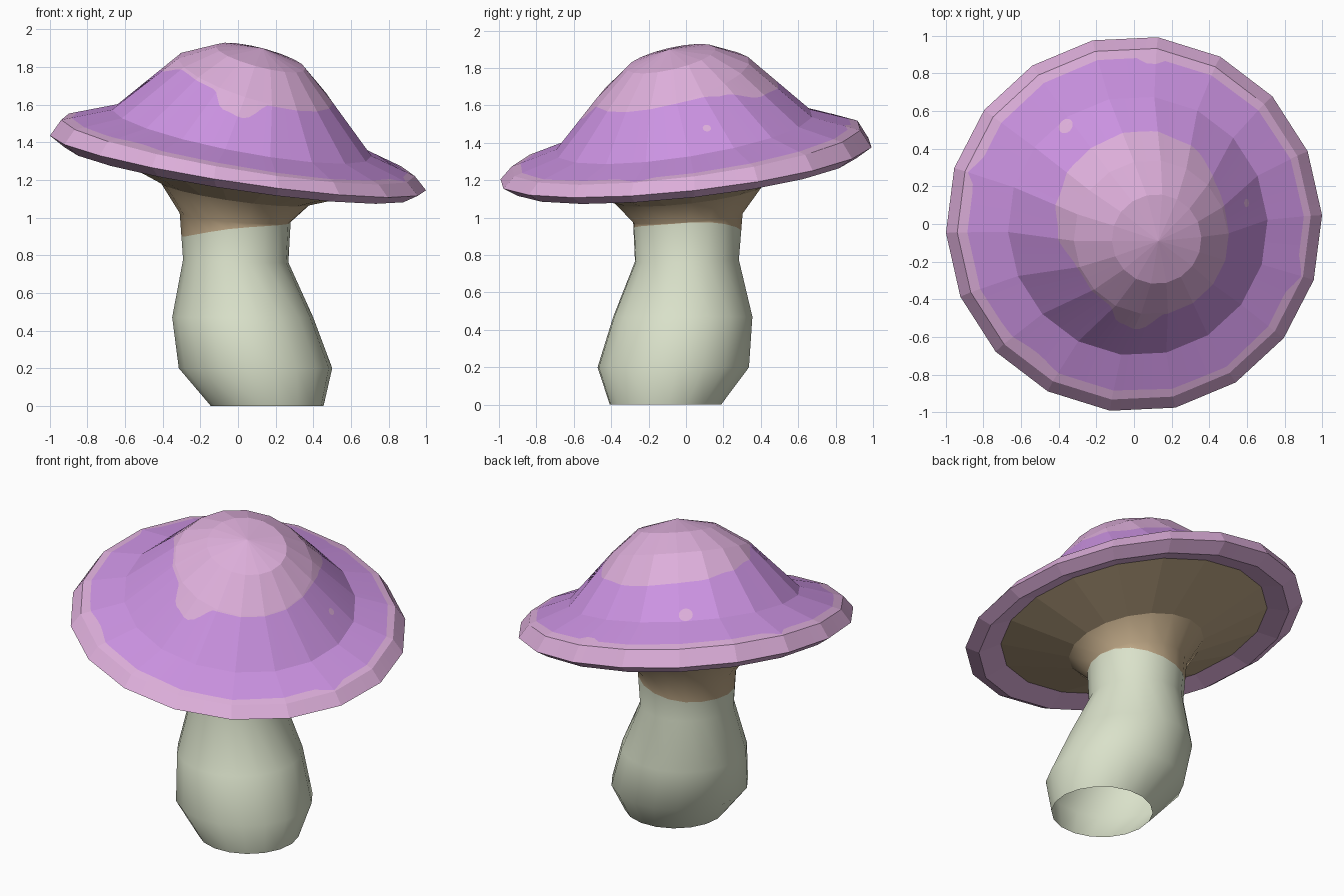
import bpy, math
from mathutils import Vector

if "Cube" in bpy.data.objects:
    bpy.data.objects.remove(bpy.data.objects["Cube"])

SIDES, PHASE_DEG = 18, 2.7
PHASE = math.radians(PHASE_DEG)


def material(name, rgb):
    m = bpy.data.materials.new(name)
    m.diffuse_color = (*rgb, 1)
    m.use_nodes = True
    m.node_tree.nodes["Principled BSDF"].inputs["Base Color"].default_value = m.diffuse_color
    return m


PINK = material("pale_pink", (0.73, 0.43, 0.71))
PURPLE = material("violet", (0.60, 0.29, 0.76))
CREAM = material("pale_green_cream", (0.70, 0.755, 0.59))
BROWN = material("gill_brown", (0.50, 0.375, 0.23))


def polygon_dir(u):
    """Point on a unit polygon; u counts sides, fractions lie along a side."""
    i, f = math.floor(u), u - math.floor(u)
    p = [PHASE + 2 * math.pi * (i + k) / SIDES for k in (0, 1)]
    return [math.cos(p[0]) * (1 - f) + math.cos(p[1]) * f,
            math.sin(p[0]) * (1 - f) + math.sin(p[1]) * f]


def ring_point(ring, u):
    """Ring = centre x, y, z, radius, tilt in x, tilt in y."""
    cx, cy, cz, r, sx, sy = ring
    c, s = polygon_dir(u)
    return Vector((cx + r * c, cy + r * s, cz + r * (sx * c + sy * s)))


def between(a, b, t, u):
    return ring_point(a, u).lerp(ring_point(b, u), t)


def loft(name, rows, mats, row_mat, apex=None, smooth=False):
    """Skin rows of points from top to bottom, one material per band."""
    n = len(rows[0])
    verts = [p for row in rows for p in row]
    faces, idx = [], []
    if apex:
        verts.append(Vector(apex))
        for i in range(n):
            faces.append((len(verts) - 1, i, (i + 1) % n))
            idx.append(0)
    for k in range(len(rows) - 1):
        for i in range(n):
            j = (i + 1) % n
            faces.append((k * n + i, (k + 1) * n + i, (k + 1) * n + j, k * n + j))
            idx.append(row_mat[k])
    me = bpy.data.meshes.new(name)
    me.from_pydata(verts, [], faces)
    for m in mats:
        me.materials.append(m)
    for p, i in zip(me.polygons, idx):
        p.material_index = i
        p.use_smooth = smooth
    ob = bpy.data.objects.new(name, me)
    bpy.context.collection.objects.link(ob)
    return ob


def sample(table, deg):
    """Smooth interpolation in an (angle, value) table."""
    for (a, va), (b, vb) in zip(table, table[1:]):
        if a <= deg <= b:
            f = (deg - a) / (b - a)
            f = f * f * (3 - 2 * f)
            return va + (vb - va) * f
    return table[-1][1]


# cap rings, top to bottom
CROWN = (0.12, -0.08, 1.85, 0.238, -0.25, 0.22)
SHOULDER = (0.09, -0.07, 1.73, 0.41, -0.29, 0.26)
FOLD = (0.02, -0.01, 1.45, 0.69, -0.185, 0.15)
CREST = (0, 0, 1.37, 0.94, -0.165, 0.125)
RIM = (0, 0, 1.29, 1.0, -0.15, 0.105)
LIP = (0, 0, 1.24, 0.92, -0.148, 0.105)
UNDER = (0, 0, 1.28, 0.79, -0.148, 0.105)

# edge of the pink patch on the crown (with one drip), and of the pink rim
PATCH = [(0, .02), (20, .05), (36, .15), (60, .4), (90, .47), (135, .43),
         (160, .35), (180, .25), (205, .04), (240, .06), (253, .33), (266, .38),
         (281, .03), (360, .02)]
EDGE = [(0, .16), (70, .2), (80, .2), (84, .36), (89, .18), (157, .2), (162, .05),
        (167, .2), (215, .2), (232, .28), (245, .2), (260, .2), (300, .16),
        (335, .2), (343, .04), (350, .16), (360, .16)]

SUB = 6
us = [i / SUB for i in range(SIDES * SUB)]
deg = [(u * 360 / SIDES + PHASE_DEG) % 360 for u in us]


def full(ring):
    return [ring_point(ring, u) for u in us]


def wavy(a, b, table):
    return [between(a, b, sample(table, d), u) for u, d in zip(us, deg)]


loft("cap",
     [full(CROWN), full(SHOULDER), wavy(SHOULDER, FOLD, PATCH), full(FOLD),
      wavy(CREST, FOLD, EDGE), full(CREST), full(RIM), full(LIP), full(UNDER)],
     [PINK, PURPLE], [0, 0, 1, 1, 0, 0, 0, 0], apex=(0.13, -0.09, 1.90))

# gills under the cap, sloping down to the stem
STEM_TOP = (-0.01, 0.01, 1.13, 0.40, -0.14, 0.11)
corners = range(SIDES)
loft("gills", [[ring_point(r, u) for u in corners] for r in (UNDER, STEM_TOP)],
     [BROWN], [0])

# stem, open at the bottom, brown neck with an uneven edge
NECK = (-0.015, 0.01, 1.0, 0.295, -0.085, 0.085)
WAIST = (-0.012, 0.005, 0.77, 0.28, -0.03, 0.02)
rows = [[ring_point(r, u) for u in corners] for r in (STEM_TOP, NECK)]
stain = []
for u in corners:
    c, s = polygon_dir(u)
    stain.append(between(WAIST, NECK, 0.77 + 0.22 * c - 0.16 * s * abs(s)
                         * (1 if s > 0 else 0.5) - 0.06 * max(0, -c), u))
rows.append(stain)
for r in (WAIST,
          (0.025, -0.017, 0.47, 0.375, 0, 0),
          (0.093, -0.068, 0.20, 0.408, 0, 0),
          (0.155, -0.11, 0.0, 0.30, 0, 0)):
    rows.append([ring_point(r, u) for u in corners])
loft("stem", rows, [BROWN, CREAM], [0, 0, 1, 1, 1, 1], smooth=True)


# small pink spots hugging the cap slope
def spot(name, angle, t, radius):
    u = (angle - PHASE_DEG) * SIDES / 360
    p = between(SHOULDER, FOLD, t, u)
    dv = (between(SHOULDER, FOLD, t + 0.1, u) - p) / 0.1
    du = (between(SHOULDER, FOLD, t, u + 0.1) - p) / 0.1
    lift = dv.cross(du).normalized() * 0.004
    ring = []
    for k in range(16):
        a = k * math.tau / 16
        ring.append(between(SHOULDER, FOLD, t + radius * math.cos(a) / dv.length,
                            u + radius * math.sin(a) / du.length) + lift)
    loft(name, [ring], [PINK], [], apex=p + lift)


spot("back_spot", 126, 0.91, 0.042)
spot("side_spot", 15, 0.58, 0.022)
